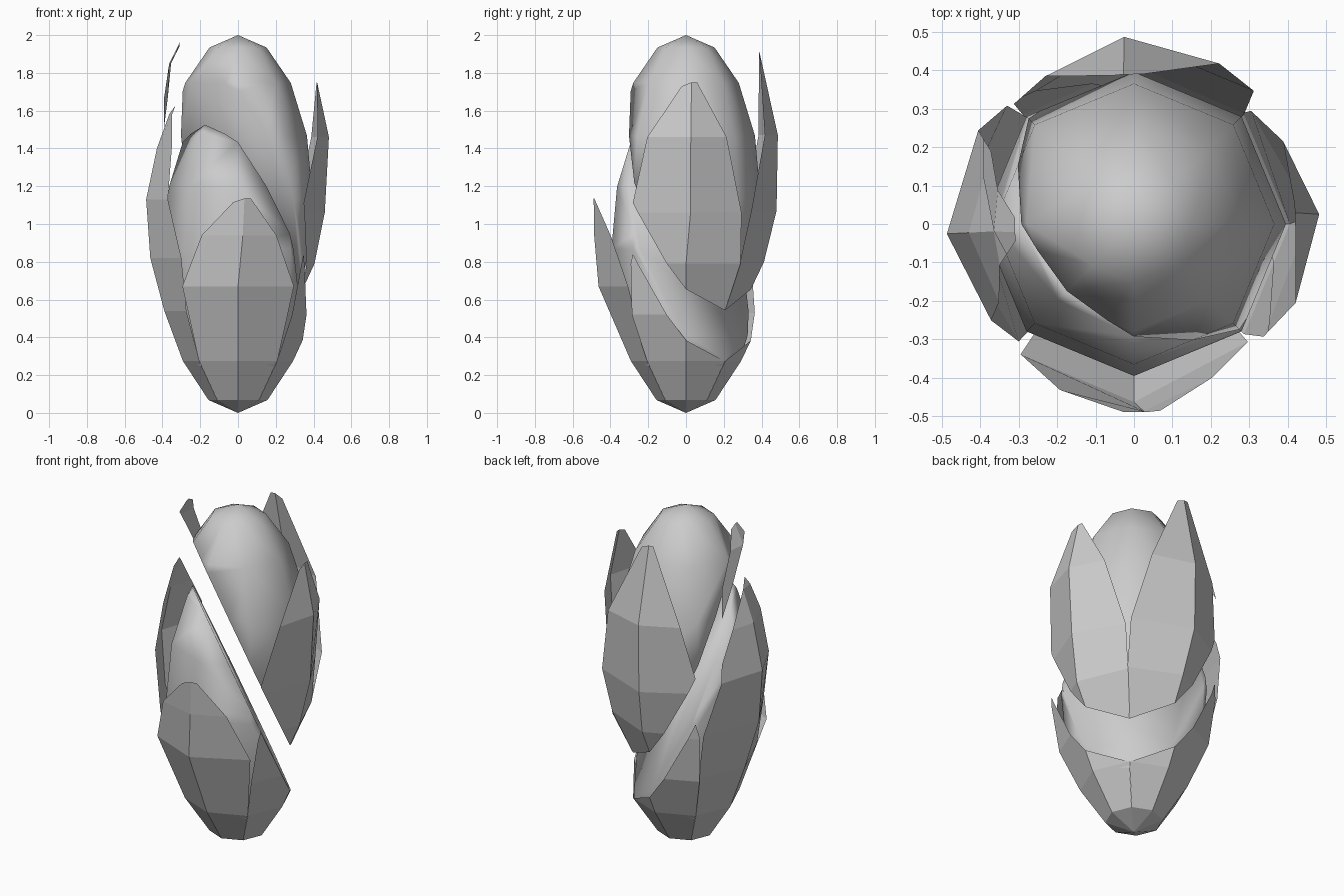
import bpy, bmesh
from math import sin, cos, radians
from mathutils import Vector

if "Cube" in bpy.data.objects:
    bpy.data.objects.remove(bpy.data.objects["Cube"])

# Oblique slice z = CUT - SLOPE * (x + y); the part above it is lifted by LIFT
SLOPE, CUT, LIFT = 1.65, 0.95, 0.27
NORMAL = Vector((SLOPE, SLOPE, 1)).normalized()
HALF_HEIGHT = (2 - LIFT) / 2


def finish(bm, name, smooth):
    if bm.faces:
        mesh = bpy.data.meshes.new(name)
        bm.to_mesh(mesh)
        for p in mesh.polygons:
            p.use_smooth = smooth
        bpy.context.collection.objects.link(bpy.data.objects.new(name, mesh))
    bm.free()


def split(bm, name, smooth, cap):
    for label, lower, lift in (("lower_", True, 0), ("upper_", False, LIFT)):
        half = bm.copy()
        cut = bmesh.ops.bisect_plane(
            half, geom=half.verts[:] + half.edges[:] + half.faces[:], dist=1e-5,
            plane_co=(0, 0, CUT), plane_no=NORMAL, clear_outer=lower, clear_inner=not lower)
        if cap:
            edges = [e for e in cut["geom_cut"] if isinstance(e, bmesh.types.BMEdge)]
            bmesh.ops.contextual_create(half, geom=edges)
            bmesh.ops.recalc_face_normals(half, faces=half.faces[:])
        bmesh.ops.translate(half, verts=half.verts[:], vec=(0, 0, lift))
        finish(half, label + name, smooth)
    bm.free()


# Smooth ovoid core
core = bmesh.new()
bmesh.ops.create_uvsphere(core, u_segments=8, v_segments=8, radius=1)
for v in core.verts:
    v.co = Vector((v.co.x * 0.395, v.co.y * 0.395, HALF_HEIGHT + 0.002 + v.co.z * (HALF_HEIGHT - 0.002)))
split(core, "core", True, True)


# Faceted petals: rows of (height, radius, half angle), then a skewed tip
def petal(name, azimuth, rows, tip):
    bm = bmesh.new()
    base = bm.verts.new((0, 0, 0))
    grid = []
    for z, r, half in [(0.068, 0.156, 45), (0.275, 0.292, 45)] + rows:
        near = min(r, 0.405)  # sides lean in towards the core
        grid.append([(z, max(near, r * 0.97), -half), (z, r, 3 if z > 0.7 else 0),
                     (z, max(near, r * 0.92), min(half + 3, 45.5))])
    z, r = tip
    grid.append([(z - 0.02, r, -3), (z, r, 4), (z, r, 8)])
    verts = []
    for row in grid:
        verts.append([bm.verts.new((r * cos(radians(azimuth + a)),
                                    r * sin(radians(azimuth + a)), z)) for z, r, a in row])
    for i in range(2):
        bm.faces.new((base, verts[0][i + 1], verts[0][i]))
        for lo, hi in zip(verts, verts[1:]):
            bm.faces.new((lo[i], lo[i + 1], hi[i + 1], hi[i]))
    split(bm, name, False, False)


petal("front_petal", -90, [(0.67, 0.463, 41), (0.94, 0.487, 24)], (1.135, 0.49))
petal("right_petal", 0, [(0.52, 0.405, 45), (0.79, 0.46, 41), (1.19, 0.482, 26)], (1.48, 0.42))
petal("back_petal", 90, [(0.53, 0.413, 45), (0.80, 0.48, 42), (1.20, 0.487, 28)], (1.64, 0.39))
petal("left_petal", 180, [(0.54, 0.39, 45), (0.82, 0.465, 43), (1.13, 0.487, 31),
                          (1.40, 0.43, 27), (1.58, 0.365, 14)], (1.69, 0.31))
